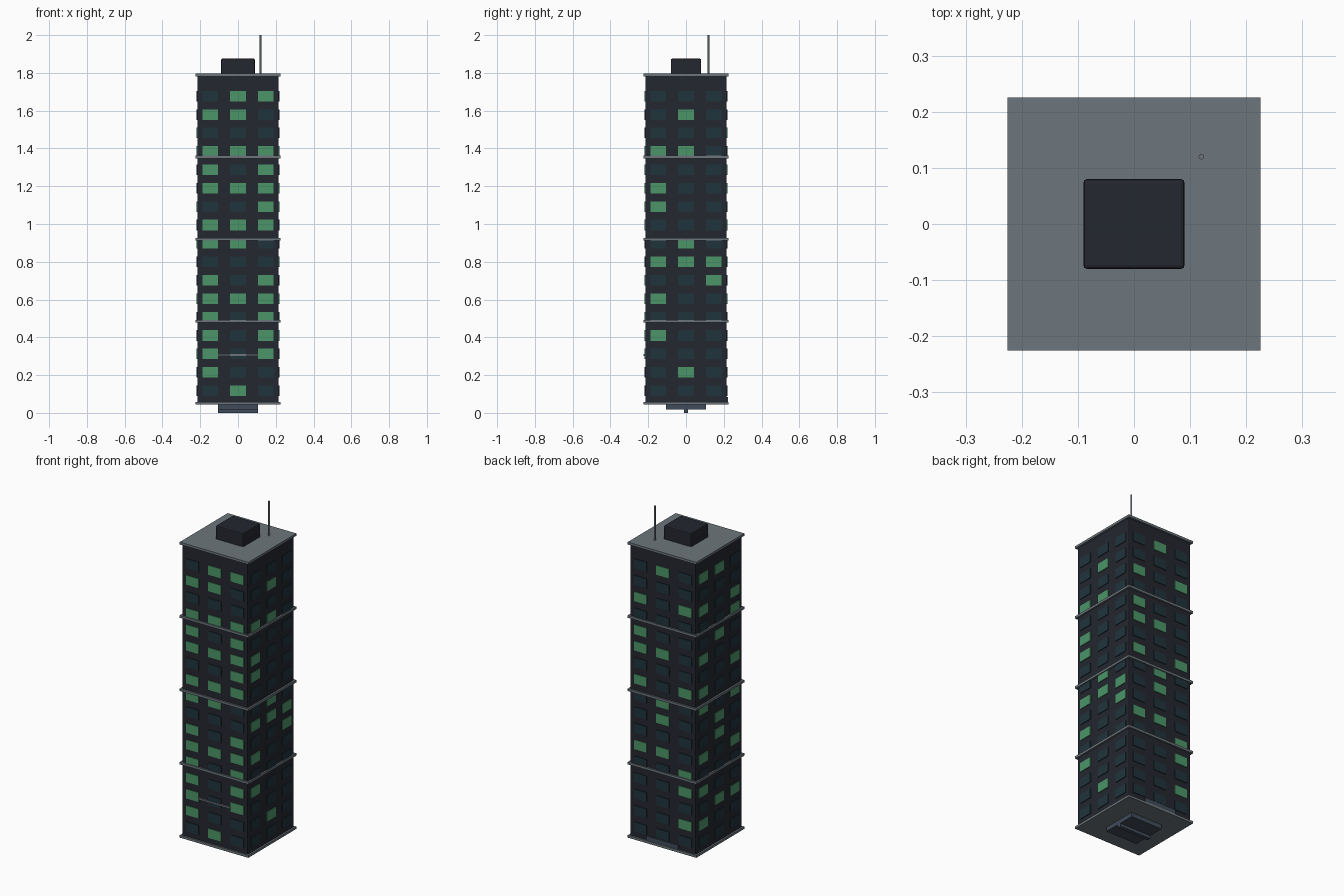
import bpy, bmesh
from mathutils import Matrix, Vector

if "Cube" in bpy.data.objects:
    bpy.data.objects.remove(bpy.data.objects["Cube"])


def material(name, rgb):
    m = bpy.data.materials.new(name)
    m.diffuse_color = (*rgb, 1)
    m.use_nodes = True
    m.node_tree.nodes["Principled BSDF"].inputs["Base Color"].default_value = m.diffuse_color
    return m


WALL = material("dark wall", (0.017, 0.020, 0.028))
TRIM = material("grey trim", (0.15, 0.18, 0.20))
LIT = material("lit glass", (0.07, 0.30, 0.14))
DARK = material("dark glass", (0.014, 0.034, 0.045))
BLUE = material("blue steel", (0.05, 0.07, 0.10))


def finish(bm, name, mat):
    me = bpy.data.meshes.new(name)
    bm.to_mesh(me)
    bm.free()
    ob = bpy.data.objects.new(name, me)
    bpy.context.collection.objects.link(ob)
    me.materials.append(mat)
    return ob


def add_box(bm, lo, hi):
    lo, hi = Vector(lo), Vector(hi)
    size = hi - lo
    bmesh.ops.create_cube(bm, size=1, matrix=Matrix.Translation((lo + hi) / 2)
                          @ Matrix.Diagonal((*size, 1)))


def box(name, lo, hi, mat, bevel=0):
    bm = bmesh.new()
    add_box(bm, lo, hi)
    ob = finish(bm, name, mat)
    if bevel:
        mod = ob.modifiers.new("bevel", "BEVEL")
        mod.width, mod.segments = bevel, 2
    return ob


def cylinder(name, loc, r, h, mat, sides=12):
    bm = bmesh.new()
    bmesh.ops.create_cone(bm, cap_ends=True, segments=sides, radius1=r, radius2=r,
                          depth=h, matrix=Matrix.Translation(loc))
    return finish(bm, name, mat)


# Tower shaft, floor bands and roof slab
box("tower_body", (-.215, -.215, .05), (.215, .215, 1.785), WALL, .006)
for i in range(5):
    z = .051 + .4345 * i
    box("roof_slab" if i == 4 else "floor_band", (-.225, -.225, z - .007),
        (.225, .225, z + .007), TRIM)

# Rooftop plant room and mast
box("roof_plant_room", (-.09, -.08, 1.785), (.09, .08, 1.875), WALL, .006)
cylinder("mast", (.12, .12, 1.893), .005, .214, TRIM)

# Windows: one word per row from the bottom, columns left to right seen from outside
FACES = {
    "front": "_X_ X__ X_X X_X X_X XXX X_X ___ XX_ XXX __X XXX X_X XXX ___ XX_ _XX",
    "right": "___ _X_ ___ X__ ___ X__ __X XXX _X_ ___ X__ X__ ___ XX_ ___ _X_ ___",
    "back": "___ __X ___ __X __X XX_ ___ _X_ _X_ X_X ___ XX_ X__ ___ X_X ___ _X_",
    "left": "___ X__ _XX X__ ___ X_X _X_ _X_ X_X X__ __X X__ _X_ __X X_X ___ XX_",
}
for k, (face, rows) in enumerate(FACES.items()):
    turn = Matrix.Rotation(k * 1.5707963, 4, "Z")
    sets = {"X": bmesh.new(), "_": bmesh.new()}
    for r, row in enumerate(rows.split()):
        for c, state in enumerate(row):
            x, z = (c - 1) * .147, .117 + .0975 * r
            add_box(sets[state], (x - .042, -.219, z - .028), (x + .042, -.21, z + .028))
    for state, bm in sets.items():
        bm.transform(turn)
        finish(bm, face + ("_lit_windows" if state == "X" else "_dark_windows"),
               LIT if state == "X" else DARK)

# Thin ledges on the front and back
box("front_ledge", (-.105, -.225, .301), (.105, -.21, .311), TRIM)
box("back_ledge", (-.105, .21, .058), (.105, .223, .085), BLUE)

# Foot under the tower: flat block and the keel along x
box("foot_block", (-.105, -.105, .018), (.105, .105, .048), BLUE)
box("foot_keel", (-.105, -.011, 0), (.105, .011, .03), BLUE)
